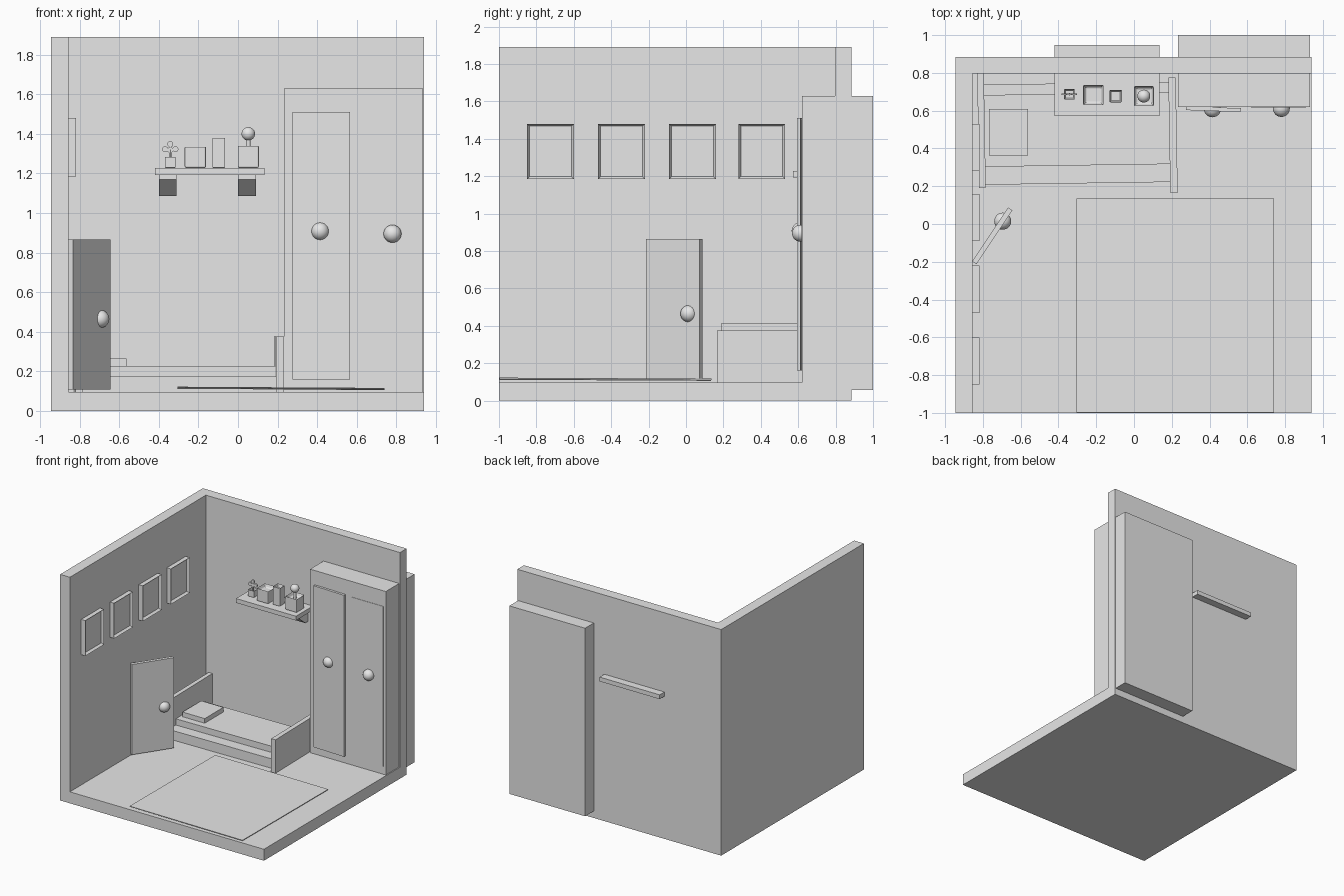
import bpy, bmesh, math
from mathutils import Vector

cube = bpy.data.objects.get("Cube")
if cube:
    bpy.data.objects.remove(cube, do_unlink=True)

grey = bpy.data.materials.new("plain_grey")
grey.use_nodes = True
grey.diffuse_color = (0.8, 0.8, 0.8, 1)
grey.node_tree.nodes["Principled BSDF"].inputs["Base Color"].default_value = (0.8, 0.8, 0.8, 1)


def finish(name, bm, smooth=False):
    mesh = bpy.data.meshes.new(name)
    bmesh.ops.recalc_face_normals(bm, faces=bm.faces)
    for f in bm.faces:
        f.smooth = smooth
    bm.to_mesh(mesh)
    bm.free()
    mesh.materials.append(grey)
    ob = bpy.data.objects.new(name, mesh)
    bpy.context.collection.objects.link(ob)
    return ob


def box(name, x, y, z, recess=None, border=0.0, depth=0.0, bevel=0.0):
    """Box from ranges; recess is the direction of a face to hollow out."""
    bm = bmesh.new()
    bmesh.ops.create_cube(bm, size=1)
    centre = Vector((sum(x) / 2, sum(y) / 2, sum(z) / 2))
    bmesh.ops.scale(bm, vec=(x[1] - x[0], y[1] - y[0], z[1] - z[0]), verts=bm.verts)
    if recess:
        bm.normal_update()
        face = max(bm.faces, key=lambda f: f.normal.dot(Vector(recess)))
        bmesh.ops.inset_individual(bm, faces=[face], thickness=border)
        bmesh.ops.translate(bm, vec=Vector(recess) * -depth, verts=face.verts)
    ob = finish(name, bm)
    ob.location = centre
    if bevel:
        mod = ob.modifiers.new("soft_edges", "BEVEL")
        mod.width = bevel
        mod.segments = 2
    return ob


def ball(name, centre, radius):
    bm = bmesh.new()
    bmesh.ops.create_uvsphere(bm, u_segments=32, v_segments=16, radius=radius)
    ob = finish(name, bm, True)
    ob.location = centre
    return ob


def rod(name, centre, radius, length, along_y=False):
    bm = bmesh.new()
    bmesh.ops.create_cone(bm, cap_ends=True, segments=16, radius1=radius,
                          radius2=radius, depth=length)
    ob = finish(name, bm)
    ob.location = centre
    if along_y:
        ob.rotation_euler.x = math.pi / 2
    return ob


# Room shell
box("floor", (-0.945, 0.94), (-1, 0.885), (0, 0.096))
box("side_wall", (-0.945, -0.855), (-1, 0.885), (0.096, 1.89))
box("back_wall", (-0.855, 0.94), (0.797, 0.885), (0.096, 1.89))

# Rug, lying slightly tilted just above the floor
rug = box("rug", (-0.305, 0.74), (-0.997, 0.135), (0.112, 0.117))
rug.rotation_euler = (-0.005, 0.006, 0)

# Wardrobe
box("wardrobe", (0.233, 0.933), (0.62, 1.0), (0.058, 1.63))
door = box("wardrobe_door_left", (0.275, 0.565), (0.598, 0.618), (0.16, 1.51))
door.rotation_euler.z = -0.035
box("wardrobe_door_right", (0.62, 0.91), (0.617, 0.64), (0.16, 1.5))
ball("wardrobe_knob_left", (0.415, 0.61, 0.908), 0.045)
ball("wardrobe_knob_right", (0.78, 0.612, 0.895), 0.045)

# Open room door
hinge, tip = Vector((-0.845, -0.205)), Vector((-0.655, 0.08))
mid, span = (hinge + tip) / 2, tip - hinge
half = span.length / 2
room_door = box("room_door", (mid.x - half, mid.x + half),
                (mid.y - 0.014, mid.y + 0.014), (0.11, 0.865))
room_door.rotation_euler.z = math.atan2(span.y, span.x)
ball("room_door_knob", (-0.695, 0.015, 0.465), 0.045)

# Bed
head = box("headboard", (-0.825, -0.79), (0.19, 0.797), (0.096, 0.415))
foot = box("footboard", (0.187, 0.226), (0.165, 0.775), (0.096, 0.376))
for board in (head, foot):
    board.rotation_euler.z = 0.017
base = box("bed_base", (-0.8, 0.2), (0.215, 0.745), (0.096, 0.175))
mattress = box("mattress", (-0.8, 0.2), (0.31, 0.69), (0.175, 0.227))
for part in (base, mattress):
    part.rotation_euler.z = 0.015
box("pillow", (-0.767, -0.562), (0.363, 0.61), (0.227, 0.266))

# Picture frames
for i, y in enumerate((-0.85, -0.47, -0.09, 0.28)):
    box(f"picture_frame_{i + 1}", (-0.858, -0.817), (y, y + 0.25), (1.185, 1.48),
        recess=(1, 0, 0), border=0.018, depth=0.02)

# Shelf and sloped brackets
box("shelf", (-0.42, 0.135), (0.573, 0.948), (1.192, 1.228))
for i, x in enumerate((-0.4, 0.0)):
    bm = bmesh.new()
    side = [bm.verts.new((x, y, z)) for y, z in
            ((0.66, 1.192), (0.8, 1.192), (0.8, 1.087), (0.76, 1.087), (0.66, 1.17))]
    end = bmesh.ops.extrude_face_region(bm, geom=[bm.faces.new(side)])["geom"]
    bmesh.ops.translate(bm, vec=(0.09, 0, 0),
                        verts=[v for v in end if isinstance(v, bmesh.types.BMVert)])
    bm.faces.new(side) if len([f for f in bm.faces if len(f.verts) == 5]) < 2 else None
    finish(f"shelf_bracket_{i + 1}", bm)

# Open containers on the shelf: name, centre x, centre y, width, top height
for name, x, y, w, top in (("flower_pot", -0.342, 0.687, 0.055, 1.286),
                           ("wide_box", -0.215, 0.683, 0.108, 1.337),
                           ("tall_box", -0.097, 0.677, 0.065, 1.382),
                           ("cactus_pot", 0.052, 0.677, 0.106, 1.343)):
    box(name, (x - w / 2, x + w / 2), (y - w / 2, y + w / 2), (1.228, top),
        recess=(0, 0, 1), border=w * 0.16, depth=0.03, bevel=w * 0.07)

# Flower
rod("flower_stem", (-0.342, 0.687, 1.285), 0.006, 0.07)
for i, (dx, dz) in enumerate(((0, 0), (-0.026, 0.004), (0.026, 0.004), (0, 0.03))):
    rod(f"flower_petal_{i + 1}", (-0.342 + dx, 0.687, 1.318 + dz), 0.015, 0.01, True)

# Round cactus
rod("cactus_stem", (0.052, 0.677, 1.345), 0.012, 0.06)
ball("cactus_ball", (0.052, 0.677, 1.4), 0.034)
